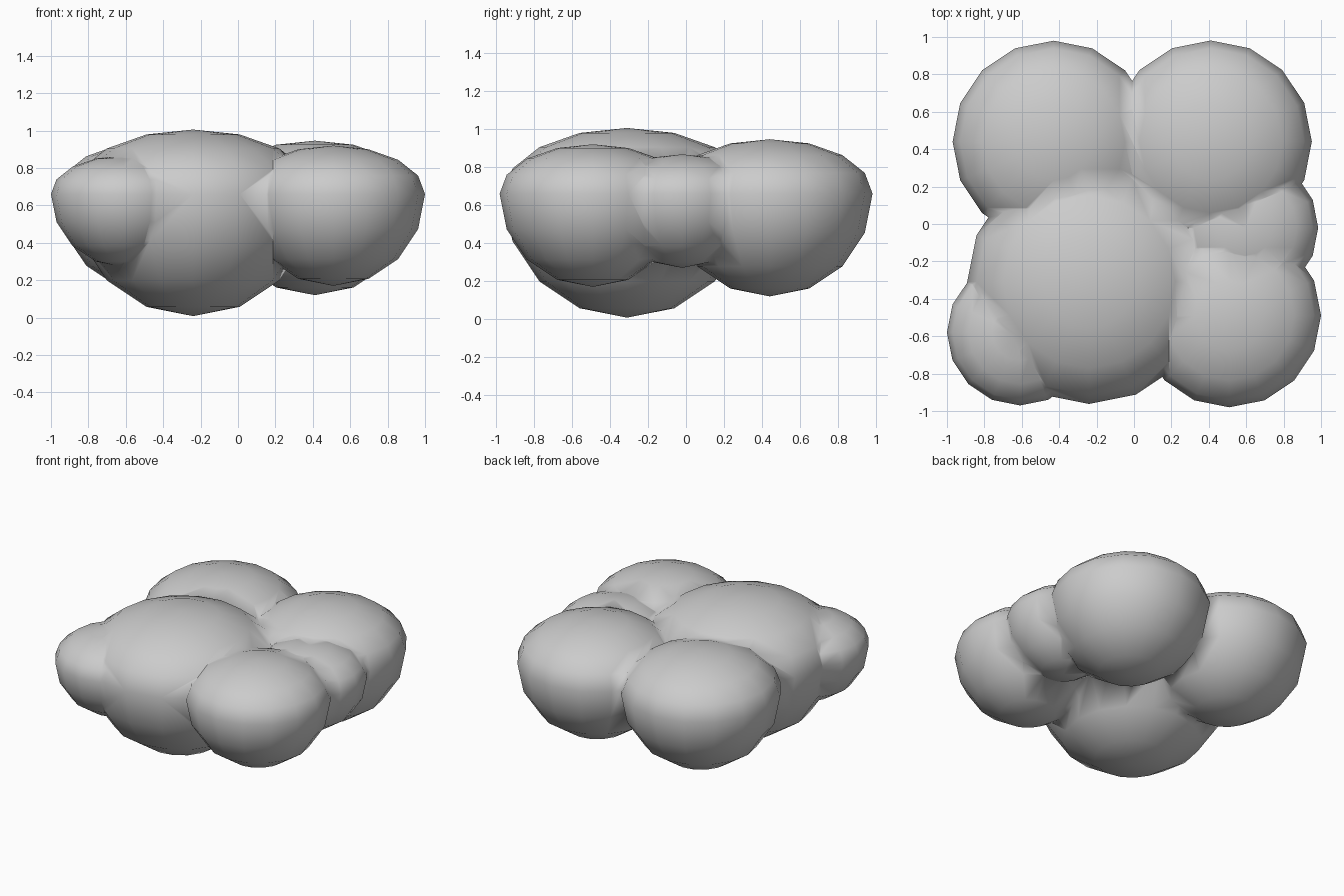
import bpy, bmesh

if "Cube" in bpy.data.objects:
    bpy.data.objects.remove(bpy.data.objects["Cube"])

EQUATOR = 0.66   # height shared by every puff's widest ring
SQUASH = 0.53    # flattening of the upper halves


def puff(name, x, y, r):
    """16 x 8 sphere with a full lower half and a flattened top."""
    bm = bmesh.new()
    bmesh.ops.create_uvsphere(bm, u_segments=16, v_segments=8, radius=r)
    for v in bm.verts:
        if v.co.z > 0:
            v.co.z *= SQUASH
        v.co.x += x
        v.co.y += y
        v.co.z += EQUATOR
    for f in bm.faces:
        f.smooth = True
    me = bpy.data.meshes.new(name)
    bm.to_mesh(me)
    bm.free()
    ob = bpy.data.objects.new(name, me)
    bpy.context.collection.objects.link(ob)
    return ob


# Main puff, then the ones merged into it
cloud = puff("cloud", -0.24, -0.31, 0.652)
others = [
    puff("back_left_puff", -0.43, 0.44, 0.54),
    puff("back_right_puff", 0.411, 0.441, 0.54),
    puff("front_right_puff", 0.51, -0.49, 0.49),
    puff("front_left_puff", -0.61, -0.58, 0.39),
    puff("right_puff", 0.595, -0.02, 0.39),
]

# Weld into a single smooth skin
for ob in others:
    mod = cloud.modifiers.new(ob.name, 'BOOLEAN')
    mod.operation = 'UNION'
    mod.solver = 'EXACT'
    mod.object = ob
    ob.hide_render = True

bpy.context.view_layer.update()
dg = bpy.context.evaluated_depsgraph_get()
skin = bpy.data.meshes.new_from_object(cloud.evaluated_get(dg))
cloud.modifiers.clear()
cloud.data = skin
for ob in others:
    bpy.data.objects.remove(ob)
for p in skin.polygons:
    p.use_smooth = True
